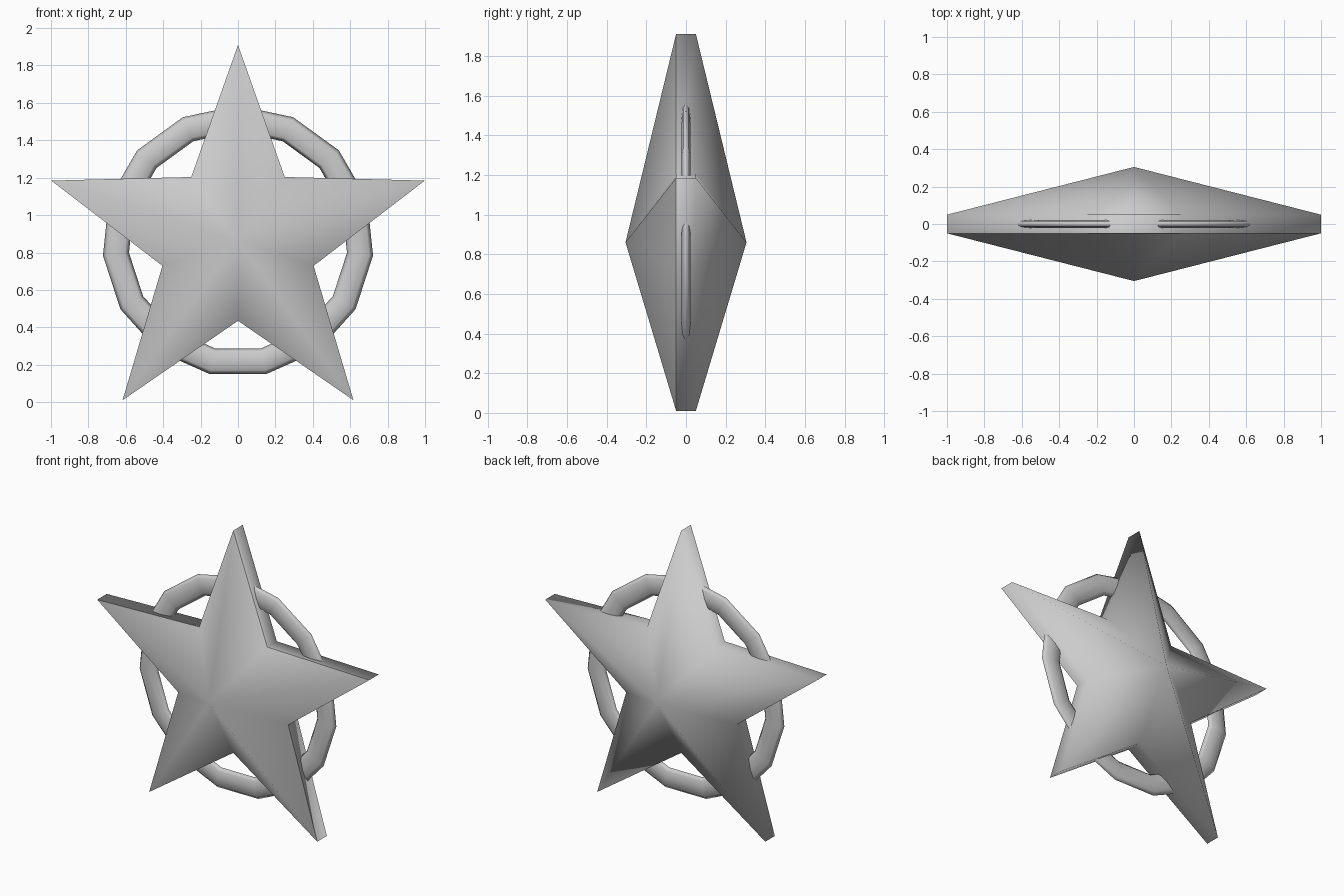
import bpy, bmesh, math
from mathutils import Matrix

cube = bpy.data.objects.get("Cube")
if cube:
    bpy.data.objects.remove(cube, do_unlink=True)

CENTRE_Z = 0.86
RIM = 0.05      # half thickness at the outline
PEAK = 0.305    # half thickness at the middle

grey = bpy.data.materials.new("plain_grey")
grey.use_nodes = True
colour = (0.6, 0.6, 0.6, 1)
grey.diffuse_color = colour
grey.node_tree.nodes["Principled BSDF"].inputs["Base Color"].default_value = colour


def finish(name, bm):
    bmesh.ops.recalc_face_normals(bm, faces=bm.faces)
    for face in bm.faces:
        face.smooth = True
    mesh = bpy.data.meshes.new(name)
    bm.to_mesh(mesh)
    bm.free()
    mesh.materials.append(grey)
    obj = bpy.data.objects.new(name, mesh)
    obj.location.z = CENTRE_Z
    bpy.context.collection.objects.link(obj)
    return obj


# Five-pointed star: two ridged halves joined by a narrow rim
bm = bmesh.new()
outline = []
for i in range(10):
    radius = 1.05 if i % 2 == 0 else 0.425
    angle = i * math.pi / 5
    outline.append((radius * math.sin(angle), radius * math.cos(angle)))
front = [bm.verts.new((x, -RIM, z)) for x, z in outline]
back = [bm.verts.new((x, RIM, z)) for x, z in outline]
front_peak = bm.verts.new((0, -PEAK, 0))
back_peak = bm.verts.new((0, PEAK, 0))
for i in range(10):
    j = (i + 1) % 10
    bm.faces.new((front[i], front[j], front_peak))
    bm.faces.new((back[j], back[i], back_peak))
    bm.faces.new((front[j], front[i], back[i], back[j]))
    bm.edges.get((front[i], front[j])).smooth = False
finish("star", bm)

# Flattened ring with fifteen straight sections
bm = bmesh.new()
SECTIONS, SIDES = 15, 8
loops = []
for i in range(SECTIONS):
    turn = Matrix.Rotation(i * math.tau / SECTIONS, 4, 'Y')
    loop = []
    for k in range(SIDES):
        a = k * math.tau / SIDES
        v = bm.verts.new((0, 0.022 * math.sin(a), 0.656 + 0.07 * math.cos(a)))
        v.co = turn @ v.co
        loop.append(v)
    loops.append(loop)
for i in range(SECTIONS):
    a, b = loops[i], loops[(i + 1) % SECTIONS]
    for k in range(SIDES):
        m = (k + 1) % SIDES
        bm.faces.new((a[k], a[m], b[m], b[k]))
finish("ring", bm)
